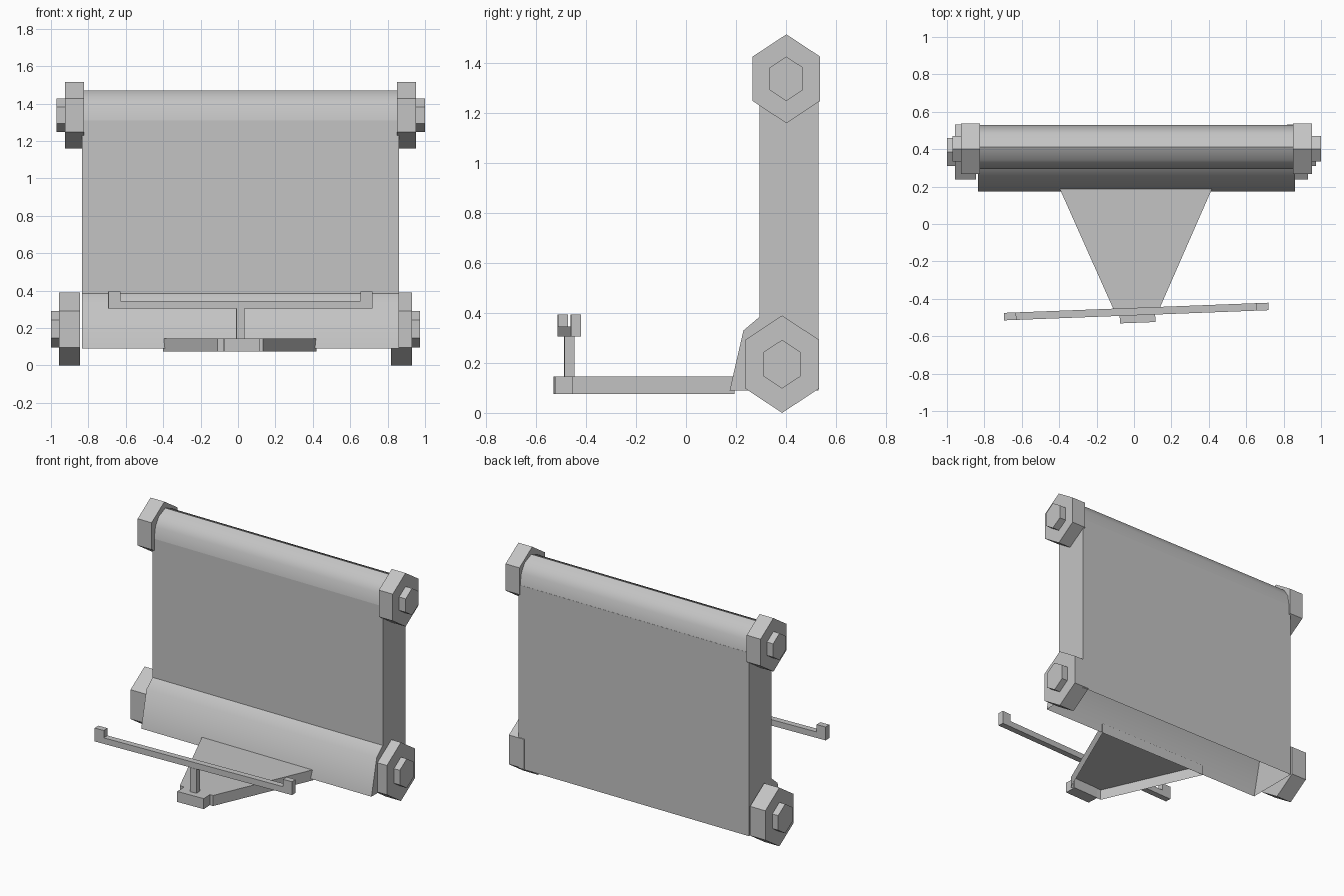
import bpy, bmesh, math
from mathutils import Matrix, Vector

cube = bpy.data.objects.get("Cube")
if cube:
    bpy.data.objects.remove(cube, do_unlink=True)

GREY = (0.55, 0.55, 0.55, 1)
metal = bpy.data.materials.new("plain_grey")
metal.use_nodes = True
metal.diffuse_color = GREY
metal.node_tree.nodes["Principled BSDF"].inputs["Base Color"].default_value = GREY


def finish(name, bm, angle=40):
    """Turn a bmesh into a named, shaded object."""
    bmesh.ops.recalc_face_normals(bm, faces=bm.faces)
    mesh = bpy.data.meshes.new(name)
    bm.to_mesh(mesh)
    bm.free()
    mesh.materials.append(metal)
    obj = bpy.data.objects.new(name, mesh)
    bpy.context.collection.objects.link(obj)
    bpy.ops.object.select_all(action='DESELECT')
    obj.select_set(True)
    bpy.context.view_layer.objects.active = obj
    bpy.ops.object.shade_smooth_by_angle(angle=math.radians(angle))
    return obj


def prism(name, profile, lo, hi, axis, open_side=None, open_start=False):
    """Extrude a profile along x (y, z points) or z (x, y points)."""
    def place(p, d):
        return (d, *p) if axis == 'X' else (*p, d)
    bm = bmesh.new()
    a = [bm.verts.new(place(p, lo)) for p in profile]
    b = [bm.verts.new(place(p, hi)) for p in profile]
    n = len(profile)
    if not open_start:
        bm.faces.new(a)
    bm.faces.new(b)
    for i in range(n):
        if i != open_side:
            j = (i + 1) % n
            bm.faces.new((a[i], a[j], b[j], b[i]))
    return finish(name, bm)


def boxes(name, parts, pivot, turn):
    """Join boxes given as (centre, size), turned about z at the pivot."""
    bm = bmesh.new()
    for centre, size in parts:
        m = Matrix.Translation(Vector(centre)) @ Matrix.Diagonal((*size, 1))
        bmesh.ops.create_cube(bm, size=1, matrix=m)
    obj = finish(name, bm)
    obj.location = pivot
    obj.rotation_euler.z = math.radians(turn)
    return obj


def hexagon(y, z, r):
    """Slightly narrow hexagon with points up and down."""
    return [(y + 0.876 * r * math.sin(k * math.pi / 3), z + r * math.cos(k * math.pi / 3))
            for k in range(6)]


LEFT, RIGHT = 0.86, -0.835

# Upright panel with a flared, open-bottomed foot
prism("panel_housing",
      [(0.53, 0.09), (0.53, 1.31), (0.295, 1.31), (0.295, 0.385), (0.23, 0.33), (0.175, 0.09)],
      RIGHT, LEFT, 'X', open_side=5)

# Rounded ridge cap on the panel
half = [(0.117, 1.31), (0.105, 1.385), (0.07, 1.44)]
cap = [(0.412 + d, z) for d, z in half] + [(0.412, 1.47)] + [(0.412 - d, z) for d, z in half[::-1]]
prism("ridge_cap", cap, RIGHT, LEFT, 'X')

# Hexagonal end nuts with smaller bolt heads: side, inner, face and tip x
nuts = [("upper_left", 0.85, 0.952, 1.0, 0.402, 1.338, 0.178),
        ("upper_right", -0.823, -0.925, -0.97, 0.402, 1.338, 0.178),
        ("lower_left", 0.818, 0.93, 0.973, 0.385, 0.195, 0.195),
        ("lower_right", -0.845, -0.957, -1.0, 0.385, 0.195, 0.195)]
for name, inner, face, tip, y, z, r in nuts:
    prism(name + "_nut", hexagon(y, z, r), inner, face, 'X')
    prism(name + "_bolt", hexagon(y, z, r * 0.5), face, tip, 'X')

# Tapered support tray, hollow underneath
prism("support_tray", [(-0.4, 0.195), (0.42, 0.195), (0.135, -0.455), (-0.11, -0.455)],
      0.075, 0.145, 'Z', open_start=True)

# Front block, post and crossbar with raised ends, all slightly turned
pivot, turn = (0.0125, -0.468, 0), 2.2
boxes("front_block", [((0.005, -0.02, 0.11), (0.19, 0.08, 0.07))], pivot, turn)
boxes("post", [((0, 0, 0.225), (0.045, 0.04, 0.16))], pivot, turn)
boxes("crossbar", [((0, 0, 0.326), (1.415, 0.04, 0.04))], pivot, turn)
for side, s in (("left", 1), ("right", -1)):
    boxes(side + "_bar_end", [((s * 0.675, 0, 0.37), (0.065, 0.04, 0.05))], pivot, turn)
